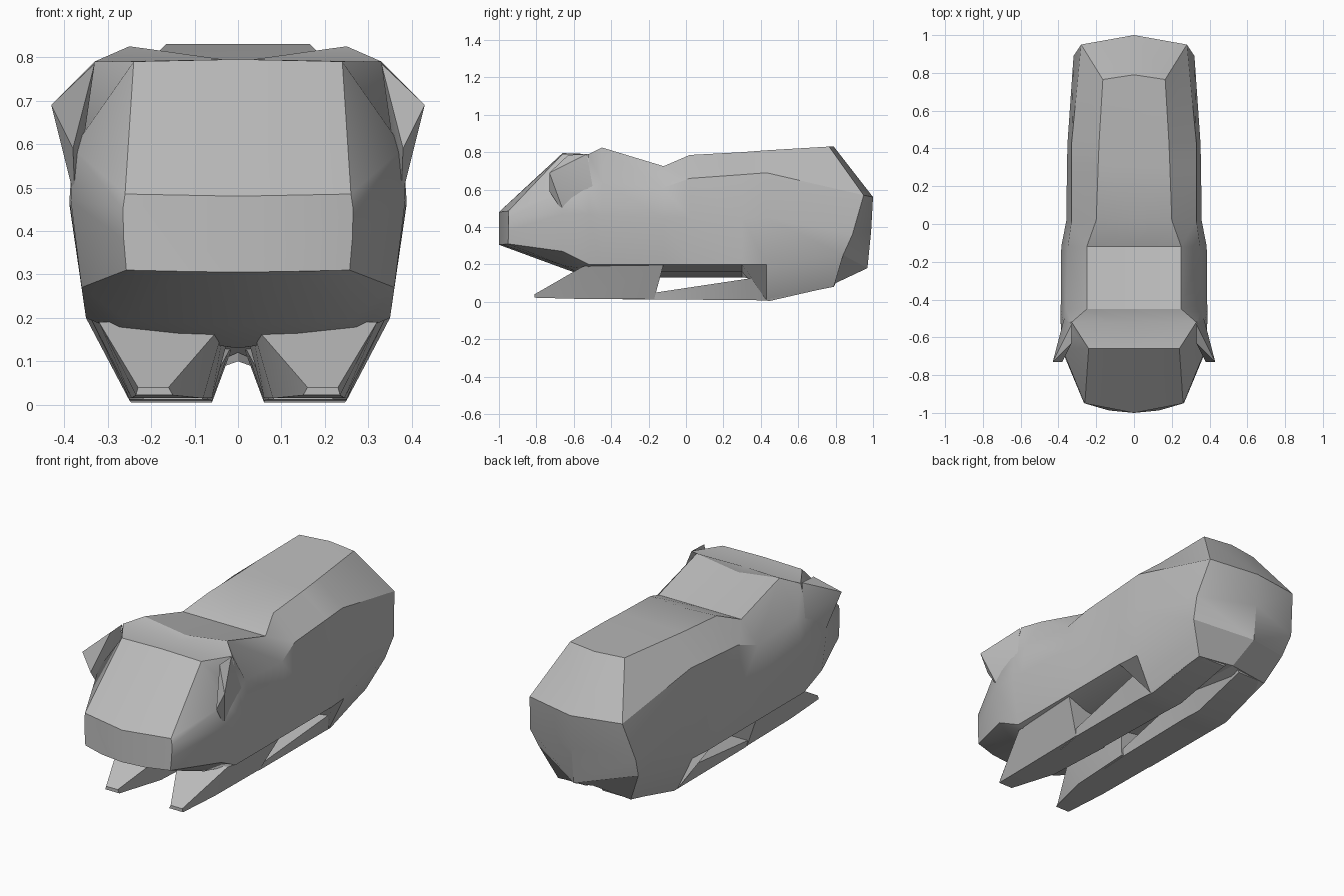
import bpy, bmesh
from math import radians

cube = bpy.data.objects.get("Cube")
if cube:
    bpy.data.objects.remove(cube, do_unlink=True)

grey = bpy.data.materials.new("plain grey")
grey.use_nodes = True
colour = (0.5, 0.5, 0.5, 1)
grey.diffuse_color = colour
grey.node_tree.nodes["Principled BSDF"].inputs["Base Color"].default_value = colour


def finish(name, bm):
    """Turn a half mesh into a mirrored, softly shaded object."""
    bmesh.ops.remove_doubles(bm, verts=bm.verts, dist=0.0005)
    bmesh.ops.recalc_face_normals(bm, faces=bm.faces)
    mesh = bpy.data.meshes.new(name)
    bm.to_mesh(mesh)
    bm.free()
    mesh.materials.append(grey)
    obj = bpy.data.objects.new(name, mesh)
    bpy.context.collection.objects.link(obj)
    mirror = obj.modifiers.new("Mirror", "MIRROR")
    mirror.use_clip = True
    bpy.ops.object.select_all(action="DESELECT")
    obj.select_set(True)
    bpy.context.view_layer.objects.active = obj
    bpy.ops.object.modifier_apply(modifier="Mirror")
    bpy.ops.object.shade_smooth_by_angle(angle=radians(28))
    return obj


def loft(name, rings, closed, caps):
    """Skin a row of cross-sections; caps lists the ring indices to fill."""
    bm = bmesh.new()
    rows = [[bm.verts.new(p) for p in ring] for ring in rings]
    count = len(rows[0])
    for a, b in zip(rows, rows[1:]):
        for i in range(count if closed else count - 1):
            j = (i + 1) % count
            bm.faces.new((a[i], a[j], b[j], b[i]))
    for i in caps:
        bm.faces.new(rows[i])
    return finish(name, bm)


def section(y, top, edge, shoulder, side, flank, low, bottom, sweep=0):
    """Half cross-section from spine to belly; sweep bends it along y."""
    pts = [(0, top), edge, shoulder, side, flank, low, (0, bottom)]
    return [(x, y + sweep * (x / 0.26) ** 2, z) for x, z in pts]


# Head, neck, back and belly in one skin
belly = ((.35, .2), (.22, .16), .13)
body = [
    section(-1, .48, (.26, .485), (.265, .45), (.263, .38), (.257, .31), (.13, .307), .305, .05),
    section(-.66, .795, (.24, .79), (.38, .59), (.385, .47), (.36, .27), (.26, .195), .18),
    section(-.52, .79, (.33, .79), (.375, .6), (.388, .47), (.35, .2), (.28, .17), .13),
    section(-.45, .79, (.25, .825), (.36, .64), (.388, .46), *belly),
    section(-.12, .725, (.25, .725), (.35, .61), (.385, .45), *belly),
    section(.02, .775, (.2, .785), (.33, .66), (.358, .45), *belly),
    section(.3, .8, (.19, .8), (.33, .68), (.355, .45), *belly),
    section(.43, .81, (.185, .81), (.33, .69), (.352, .45), (.34, .2), (.25, .01), .12),
]
# Rump edge, then the centre line of the rump
body.append([(0, .79, .83), (.165, .765, .83), (.28, .95, .57), (.32, .89, .36),
             (.3, .84, .25), (.22, .79, .08), (0, .8, .1)])
body.append([(0, .79, .83), (0, .79, .83), (0, 1, .56), (0, .99, .38),
             (0, .97, .18), (0, .8, .1), (0, .8, .1)])
loft("body", body, False, [0])


def limb(y, inner, outer, floor, top_inner, top_outer, top, lean=0):
    """Four-sided limb section standing on the floor."""
    return [(inner, y, floor), (outer, y, floor),
            (top_outer, y + lean, top), (top_inner, y + lean, top)]


# Pointed front paws reaching forward
loft("front_legs", [
    limb(-.81, .15, .235, .022, .16, .23, .04),
    limb(-.55, .08, .245, .015, .03, .32, .19),
    limb(-.17, .06, .25, .015, .01, .34, .2, .05),
], True, [0, -1])

# Long hind feet joining the haunches
loft("hind_legs", [
    limb(-.34, .08, .22, .012, .09, .21, .025),
    limb(-.16, .07, .25, .012, .06, .26, .05),
    limb(.34, .06, .25, .01, .02, .3, .125),
    limb(.45, .06, .245, .005, .01, .3, .14),
    limb(.79, .05, .22, .083, .01, .24, .13),
], True, [0, -1])

# Small folded ears
ear = bmesh.new()
for p in [(.43, -.73, .69), (.33, -.53, .79), (.33, -.63, .785), (.38, -.73, .59),
          (.375, -.65, .47), (.37, -.5, .62)]:
    ear.verts.new(p)
bmesh.ops.convex_hull(ear, input=ear.verts)
finish("ears", ear)
